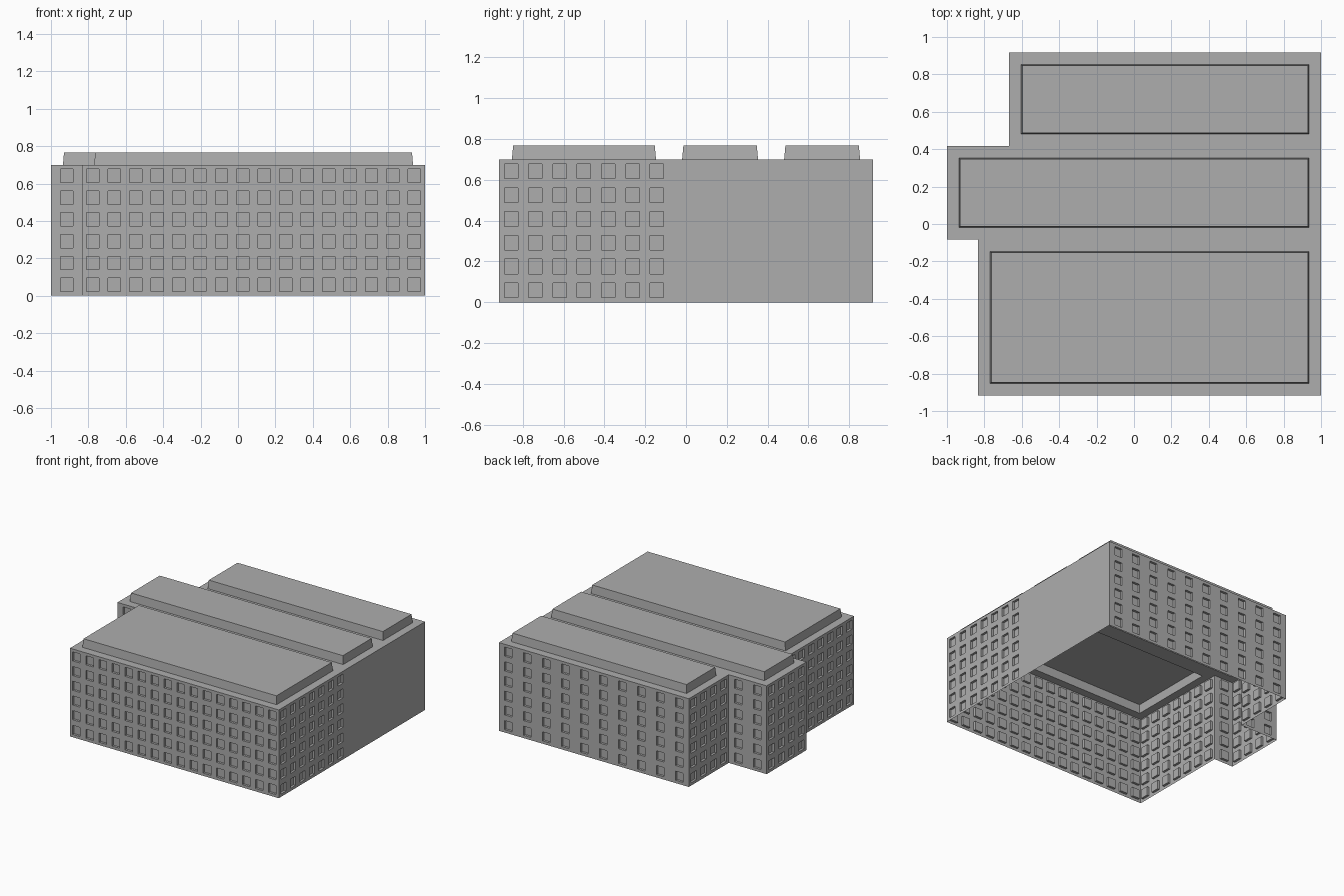
import bpy
import bmesh
from mathutils import Vector

cube = bpy.data.objects.get("Cube")
if cube:
    bpy.data.objects.remove(cube, do_unlink=True)

WALL_H, TOP_H = 0.70, 0.767
ROWS, WIN_W, WIN_H, DEPTH = 6, 0.066, 0.072, 0.018
UP = Vector((0, 0, 1))

concrete = bpy.data.materials.new("concrete_grey")
concrete.use_nodes = True
colour = (0.42, 0.42, 0.42, 1)
concrete.diffuse_color = colour
concrete.node_tree.nodes["Principled BSDF"].inputs["Base Color"].default_value = colour


def finish(name, bm):
    bmesh.ops.remove_doubles(bm, verts=bm.verts, dist=0.0001)
    mesh = bpy.data.meshes.new(name)
    bm.to_mesh(mesh)
    bm.free()
    mesh.materials.append(concrete)
    obj = bpy.data.objects.new(name, mesh)
    bpy.context.scene.collection.objects.link(obj)


def quad(bm, points):
    bm.faces.new([bm.verts.new(p) for p in points])


def bridge(bm, outer, inner):
    """Four faces joining two rectangular loops."""
    for i in range(4):
        j = (i + 1) % 4
        quad(bm, (outer[i], outer[j], inner[j], inner[i]))


def cuts(length, count, size):
    """Edges of evenly spaced openings along a length."""
    marks = [0]
    for i in range(count):
        mid = (i + 0.5) * length / count
        marks += [mid - size / 2, mid + size / 2]
    return marks + [length]


def wall(name, start, end, columns):
    """Upright wall with a grid of recessed windows."""
    bm = bmesh.new()
    start, end = Vector((*start, 0)), Vector((*end, 0))
    along = (end - start).normalized()
    inward = UP.cross(along) * DEPTH
    us = cuts((end - start).length, columns, WIN_W)
    zs = cuts(WALL_H, ROWS if columns else 0, WIN_H)
    for i in range(len(us) - 1):
        for k in range(len(zs) - 1):
            loop = [start + along * us[a] + UP * zs[b]
                    for a, b in ((i, k), (i + 1, k), (i + 1, k + 1), (i, k + 1))]
            if i % 2 and k % 2:
                back = [p + inward for p in loop]
                bridge(bm, loop, back)
                quad(bm, back)
            else:
                quad(bm, loop)
    finish(name, bm)


def rect(x0, x1, y0, y1, margin, z):
    x0, x1, y0, y1 = x0 + margin, x1 - margin, y0 + margin, y1 - margin
    return [Vector(p) for p in ((x0, y0, z), (x1, y0, z), (x1, y1, z), (x0, y1, z))]


def roof(name, *bounds):
    """Flat border around a hollow raised deck with tapered sides."""
    bm = bmesh.new()
    edge = rect(*bounds, 0, WALL_H)
    foot = rect(*bounds, 0.064, WALL_H)
    deck = rect(*bounds, 0.07, TOP_H)
    bridge(bm, edge, foot)
    bridge(bm, foot, deck)
    quad(bm, deck)
    finish(name, bm)


# Footprint: three wings flush on the left side, stepped on the right
Y0, Y1, Y2, Y3 = -0.917, -0.083, 0.417, 0.917
FRONT_X, MID_X, BACK_X, SIDE_X = -0.833, -1, -0.667, 1

# Walls, counter-clockwise from the front
for name, start, end, columns in (
    ("front_wall", (FRONT_X, Y0), (SIDE_X, Y0), 16),
    ("front_wing_left_wall", (SIDE_X, Y0), (SIDE_X, Y1), 7),
    ("blank_left_wall", (SIDE_X, Y1), (SIDE_X, Y3), 0),
    ("back_wall", (SIDE_X, Y3), (BACK_X, Y3), 10),
    ("back_wing_right_wall", (BACK_X, Y3), (BACK_X, Y2), 4),
    ("back_step_wall", (BACK_X, Y2), (MID_X, Y2), 2),
    ("middle_wing_right_wall", (MID_X, Y2), (MID_X, Y1), 4),
    ("front_step_wall", (MID_X, Y1), (FRONT_X, Y1), 1),
    ("front_wing_right_wall", (FRONT_X, Y1), (FRONT_X, Y0), 7),
):
    wall(name, start, end, columns)

# Roofs of the three wings
roof("front_roof", FRONT_X, SIDE_X, Y0, Y1)
roof("middle_roof", MID_X, SIDE_X, Y1, Y2)
roof("back_roof", BACK_X, SIDE_X, Y2, Y3)
